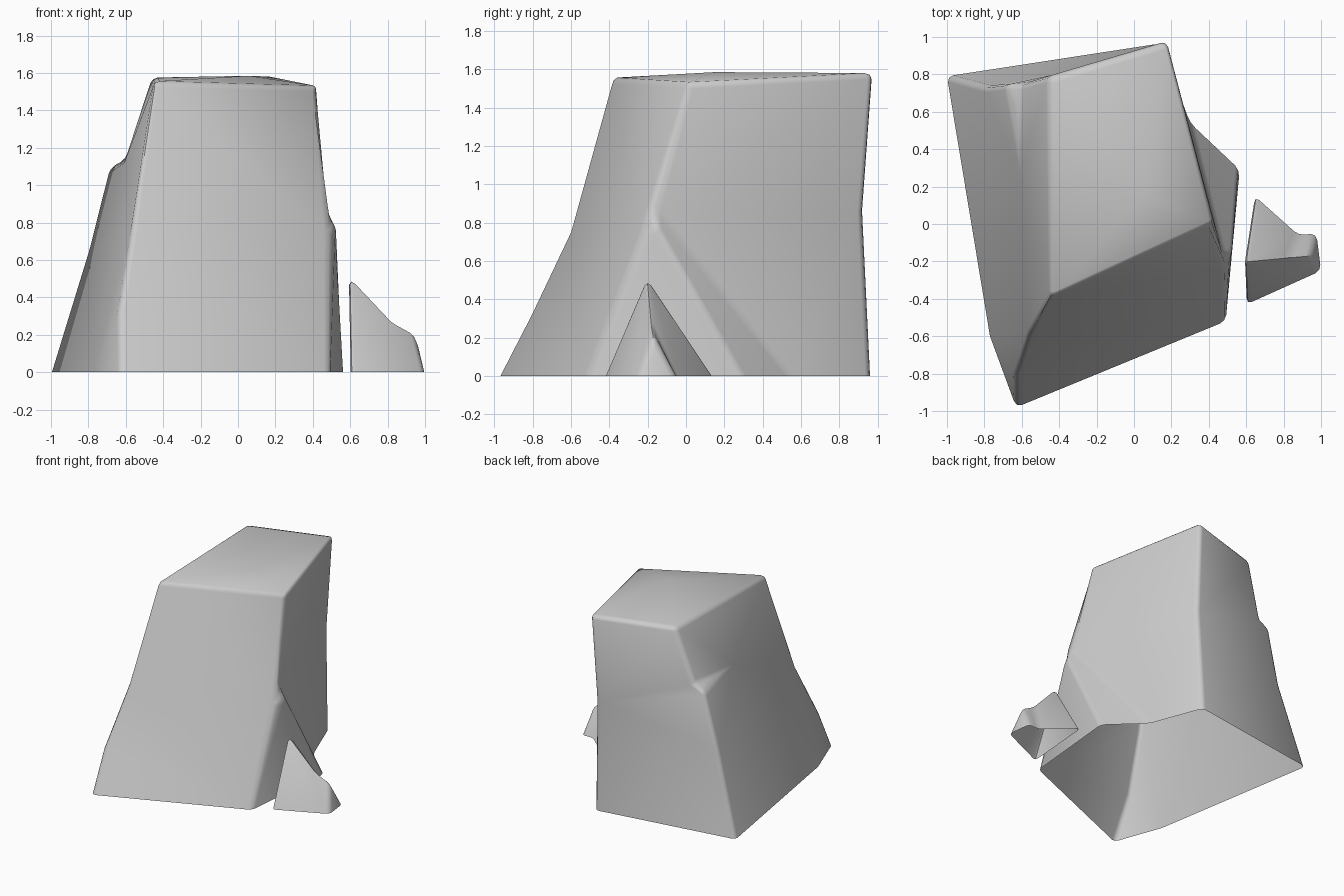
import bpy
import math

if "Cube" in bpy.data.objects:
    bpy.data.objects.remove(bpy.data.objects["Cube"])


def rock(name, points, faces, bevel):
    """Faceted open-bottomed rock with softened, worn edges."""
    keys = list(points)
    mesh = bpy.data.meshes.new(name)
    mesh.from_pydata([points[k] for k in keys], [],
                     [[keys.index(k) for k in f.split()] for f in faces])
    mesh.validate()
    obj = bpy.data.objects.new(name, mesh)
    bpy.context.collection.objects.link(obj)
    mod = obj.modifiers.new("worn_edges", 'BEVEL')
    mod.width = bevel
    mod.segments = 2
    mod.limit_method = 'ANGLE'
    mod.angle_limit = math.radians(22)
    bpy.ops.object.select_all(action='DESELECT')
    obj.select_set(True)
    bpy.context.view_layer.objects.active = obj
    bpy.ops.object.modifier_apply(modifier=mod.name)
    bpy.ops.object.shade_smooth_by_angle(angle=math.radians(50))
    return obj


# Large boulder: b = base ring, m = waist, n = notch on back left edge, t = top
boulder = {
    "b0": (-.63, -.98, 0), "b1": (.49, -.52, 0), "b2": (.565, .29, 0),
    "b3": (.30, .54, 0), "b4": (.14, .965, 0), "b5": (-1.0, .79, 0),
    "b6": (-.77, -.60, 0), "k": (-.635, -.81, .33),
    "m0": (-.57, -.61, .75), "m1": (.49, -.23, .76), "m2": (.535, -.15, .77),
    "m3": (.475, -.16, .88), "m4": (.16, .925, .85), "m5": (-.80, .735, .65),
    "n1": (-.69, .75, 1.09), "n2": (-.60, .75, 1.14), "n3": (-.615, .38, 1.12),
    "t0": (-.45, -.39, 1.555), "t1": (.425, .01, 1.53),
    "t4": (.175, .98, 1.58), "t5": (-.46, .79, 1.575), "tc": (.06, .15, 1.585),
}
rock("boulder", boulder, [
    "b0 b1 m1 m0 k", "m0 m1 m3 t1 t0",                      # front
    "b1 b2 m2 m1", "m1 m2 m3",                              # corner chip
    "b2 b3 m3 m2", "b3 b4 m4 m3", "m3 m4 t4 t1",            # right
    "b4 b5 m5 m4", "m4 m5 n1 n2", "m4 n2 t5 t4",            # back
    "b5 b6 k m0 m5", "b6 b0 k", "m5 m0 n3 n1",              # left
    "n1 n3 n2", "n2 n3 m0 t0 t5",                           # notch, upper left
    "t0 t1 tc", "t1 t4 tc", "t4 t5 tc", "t5 t0 tc",         # top
], .045)

# Small pointed stone beside it: a = base ring, p = peak, r/s = descending ridge
stone = {
    "a0": (.60, -.43, 0), "a1": (1.0, -.25, 0), "a2": (.975, -.05, 0),
    "a3": (.88, -.06, 0), "a4": (.645, .15, 0),
    "p": (.59, -.205, .53), "r": (.83, -.185, .28), "s": (.95, -.17, .21),
}
rock("small_stone", stone, [
    "a0 a1 s r p", "a1 a2 s", "a2 a3 r s", "a3 a4 p r", "a4 a0 p",
], .03)
